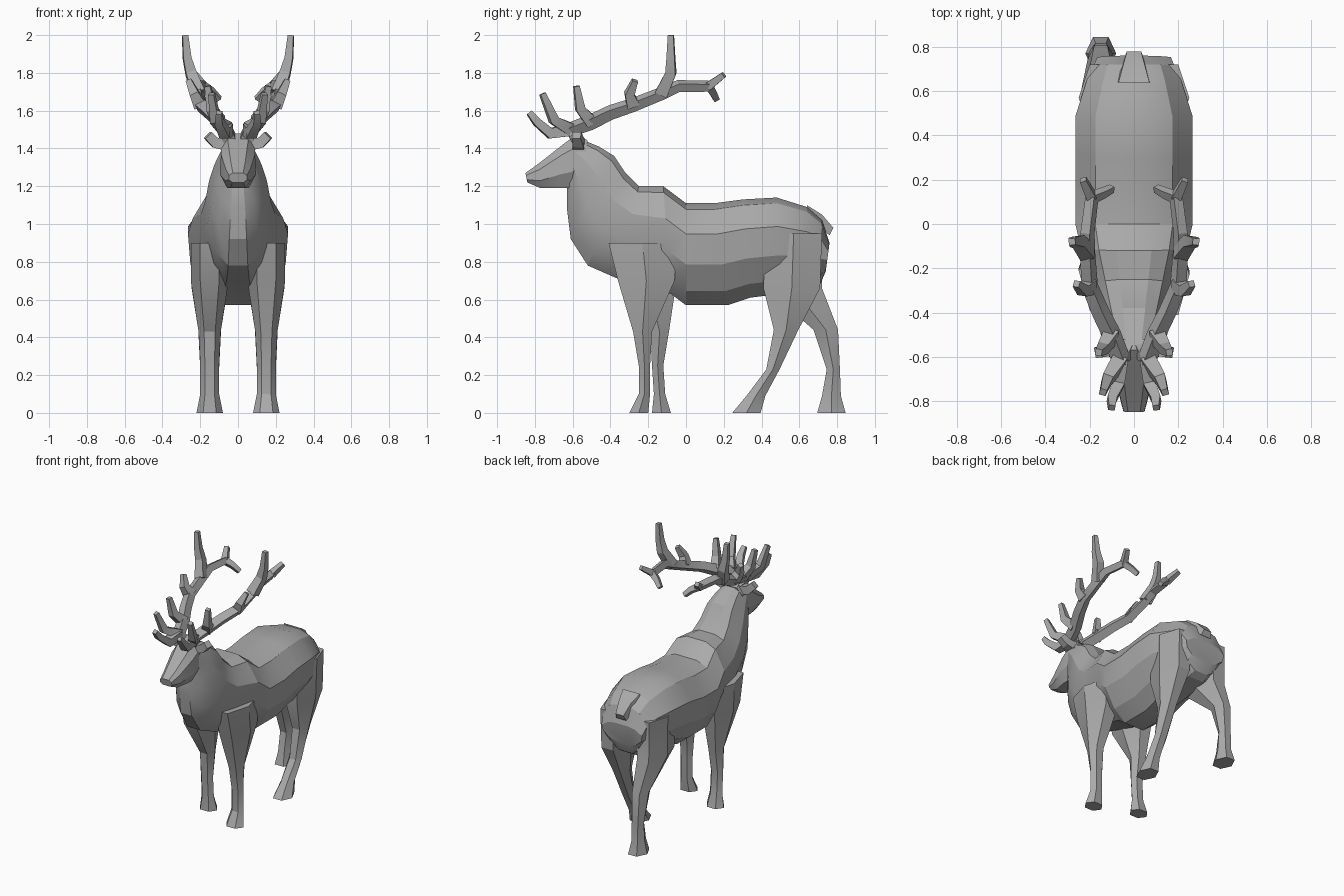
import bpy, bmesh
from math import radians
from mathutils import Vector

default_cube = bpy.data.objects.get("Cube")
if default_cube:
    bpy.data.objects.remove(default_cube, do_unlink=True)

shade = (.4, .4, .4, 1)
gray = bpy.data.materials.new("plain gray")
gray.use_nodes = True
gray.diffuse_color = shade
gray.node_tree.nodes["Principled BSDF"].inputs["Base Color"].default_value = shade


def finish(name, bm):
    """Turn the bmesh into a named, shaded object."""
    bmesh.ops.recalc_face_normals(bm, faces=bm.faces)
    mesh = bpy.data.meshes.new(name)
    bm.to_mesh(mesh)
    bm.free()
    mesh.materials.append(gray)
    part = bpy.data.objects.new(name, mesh)
    bpy.context.collection.objects.link(part)
    bpy.ops.object.select_all(action='DESELECT')
    part.select_set(True)
    bpy.context.view_layer.objects.active = part
    bpy.ops.object.shade_smooth_by_angle(angle=radians(22))


def loft(bm, rings):
    """Bridge equal rings of points and cap both ends."""
    loops = [[bm.verts.new(point) for point in ring] for ring in rings]
    count = len(loops[0])
    for lower, upper in zip(loops, loops[1:]):
        for i in range(count):
            j = (i + 1) % count
            bm.faces.new((lower[i], lower[j], upper[j], upper[i]))
    bm.faces.new(reversed(loops[0]))
    bm.faces.new(loops[-1])


def slices(name, stations, outline, half_width):
    """Loft mirrored slices, each running from a top y, z to a bottom y, z."""
    rings = []
    for top_y, top_z, bottom_y, bottom_z in stations:
        top = Vector((0, top_y, top_z))
        bottom = Vector((0, bottom_y, bottom_z))
        right = Vector((half_width(top_y), 0, 0))
        spine = [(top.lerp(bottom, drop), right * spread) for drop, spread in outline]
        ring = [middle + offset for middle, offset in spine]
        ring += [middle - offset for middle, offset in reversed(spine)]
        rings.append(ring)
    bm = bmesh.new()
    loft(bm, rings)
    finish(name, bm)


# Torso and neck, from rump to throat, narrowing at both ends
slices("torso_and_neck", [
    (.76, .9, .74, .75),
    (.72, 1.02, .71, .68),
    (.64, 1.09, .66, .65),
    (.48, 1.14, .5, .63),
    (.3, 1.13, .34, .61),
    (.15, 1.11, .22, .57),
    (0, 1.11, 0, .57),
    (-.12, 1.2, -.08, .63),
    (-.25, 1.2, -.36, .71),
    (-.32, 1.27, -.52, .78),
    (-.38, 1.36, -.61, .92),
    (-.46, 1.41, -.63, 1.08),
    (-.56, 1.45, -.63, 1.22),
], [(0, .33), (.06, .66), (.3, 1), (.6, .95), (.86, .66), (1, .3)],
    lambda y: min(.265, .28 + y / 3, .47 - .4 * y))

# Head and muzzle
slices("head", [
    (-.52, 1.44, -.56, 1.25),
    (-.57, 1.48, -.61, 1.19),
    (-.64, 1.43, -.68, 1.19),
    (-.78, 1.32, -.77, 1.19),
    (-.85, 1.27, -.84, 1.22),
], [(0, .55), (.25, .95), (.7, 1), (1, .6)],
    lambda y: min(.095, .27 + y * .26))

# Tail
slices("tail", [
    (.64, 1.1, .64, 1.04),
    (.72, 1.05, .69, 1),
    (.78, .98, .76, .94),
], [(0, .8), (1, 1)], lambda y: .3 - y / 3)


def leg(name, side, heights, depths, centres):
    """Six-sided leg that is slim at the shin and flares at hoof and thigh."""
    rings = []
    for z, depth, y in zip(heights, depths, centres):
        wide = min(max(.05, z * .16 - .01), .1) if z else .07
        front, back = y - depth / 2, y + depth / 2
        section = [(-wide, y), (-wide / 2, front), (wide / 2, front),
                   (wide, y), (wide / 2, back), (-wide / 2, back)]
        rings.append([(side * (.15 + x), depth_y, z) for x, depth_y in section])
    bm = bmesh.new()
    loft(bm, rings)
    finish(name, bm)


# Legs in a walking pose, listed from shoulder or hip down to the hoof
front_heights = (.9, .7, .43, .25, .1, 0)
front_depths = (.36, .3, .1, .06, .06, .1)
leg("left_front_leg", 1, front_heights, front_depths, (-.23, -.21, -.23, -.22, -.22, -.25))
leg("right_front_leg", -1, front_heights, front_depths, (-.21, -.2, -.14, -.15, -.14, -.13))

hind_heights = (.95, .66, .44, .23, .09, 0)
hind_depths = (.3, .3, .13, .07, .1, .15)
leg("left_hind_leg", 1, hind_heights, hind_depths, (.57, .56, .53, .46, .37, .32))
leg("right_hind_leg", -1, hind_heights, hind_depths, (.57, .57, .74, .78, .77, .77))


def rod(bm, path, start, end):
    """Four-sided rod along a path, tapering from one thickness to another."""
    last = len(path) - 1
    across = Vector((1, 0, 0))
    rings = []
    for k, point in enumerate(path):
        along = (path[min(k + 1, last)] - path[max(k - 1, 0)]).normalized()
        across = (across - along * across.dot(along)).normalized()
        up = along.cross(across)
        radius = start + (end - start) * k / last
        rings.append([point + (across * a + up * b) * radius
                      for a, b in ((1, 1), (-1, 1), (-1, -1), (1, -1))])
    loft(bm, rings)


def mirrored(side, points):
    return [Vector((side * x, y, z)) for x, y, z in points]


# Antler beam, then tines that each sprout from one point of the beam
beam = [(.04, -.57, 1.44), (.06, -.61, 1.5), (.1, -.5, 1.54), (.15, -.4, 1.59),
        (.2, -.28, 1.63), (.21, -.13, 1.69), (.21, -.04, 1.73), (.19, .12, 1.73)]
tines = {
    "brow": (1, [(.07, -.72, 1.48), (.1, -.79, 1.54), (.1, -.83, 1.59)]),
    "second": (1, [(.12, -.7, 1.55), (.14, -.76, 1.69)]),
    "third": (2, [(.14, -.56, 1.61), (.16, -.58, 1.73)]),
    "fourth": (4, [(.23, -.3, 1.69), (.26, -.27, 1.76)]),
    "tall": (5, [(.25, -.08, 1.8), (.27, -.08, 1.88), (.28, -.08, 2)]),
    "outer_fork": (7, [(.23, .2, 1.79)]),
    "inner_fork": (7, [(.14, .14, 1.7), (.1, .16, 1.66)]),
}
ear = [(.06, -.57, 1.42), (.12, -.57, 1.43), (.16, -.58, 1.47)]

for label, side in (("left", 1), ("right", -1)):
    bm = bmesh.new()
    rod(bm, mirrored(side, beam), .034, .022)
    for root, points in tines.values():
        thick = .034 if root < 7 else .022
        rod(bm, mirrored(side, [beam[root]] + points), thick, .015)
    finish(label + "_antler", bm)

    bm = bmesh.new()
    rod(bm, mirrored(side, ear), .032, .024)
    finish(label + "_ear", bm)
